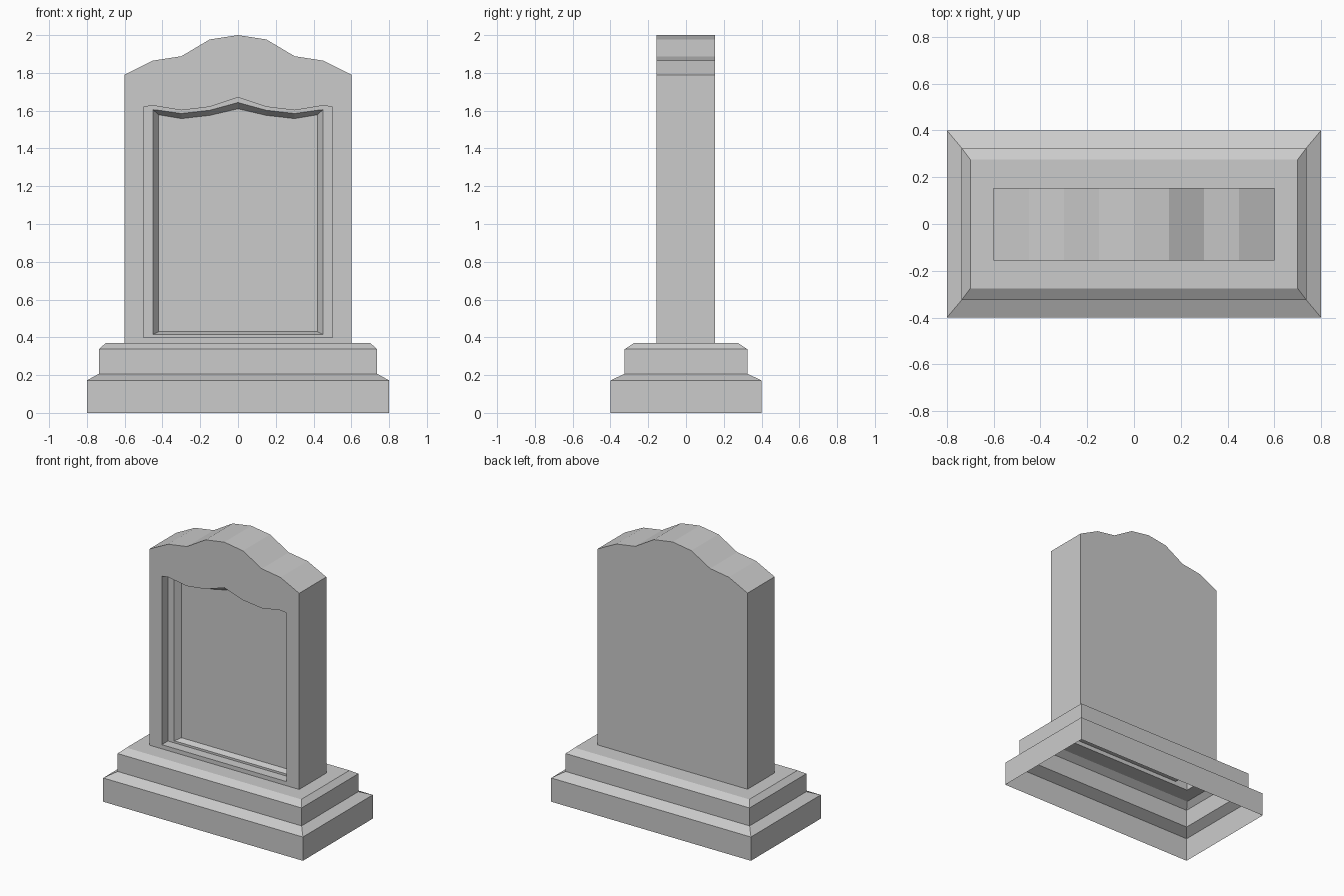
import bpy, bmesh

if "Cube" in bpy.data.objects:
    bpy.data.objects.remove(bpy.data.objects["Cube"])

def loft(name, rings, cap_start=False, cap_end=False, skip=()):
    """Bridge equal-length closed rings; skip holds (ring, segment) quads left open."""
    bm = bmesh.new()
    loops = [[bm.verts.new(p) for p in ring] for ring in rings]
    n = len(loops[0])
    for r, (a, b) in enumerate(zip(loops, loops[1:])):
        for i in range(n):
            if (r, i) not in skip:
                j = (i + 1) % n
                bm.faces.new((a[i], a[j], b[j], b[i]))
    if cap_start:
        bm.faces.new(loops[0])
    if cap_end:
        bm.faces.new(loops[-1])
    bmesh.ops.recalc_face_normals(bm, faces=bm.faces)
    mesh = bpy.data.meshes.new(name)
    bm.to_mesh(mesh)
    bm.free()
    obj = bpy.data.objects.new(name, mesh)
    bpy.context.collection.objects.link(obj)
    return obj

def rect(hx, y0, y1, z):
    return [(-hx, y0, z), (hx, y0, z), (hx, y1, z), (-hx, y1, z)]

def arch(half, bottom, y):
    """Mirrored wavy-topped outline; half lists (x, z) from the right edge to the centre."""
    top = half + [(-x, z) for x, z in reversed(half[:-1])]
    hx = half[0][0]
    return [(x, y, z) for x, z in top + [(-hx, bottom), (hx, bottom)]]

FRONT, BACK = -0.157, 0.153

# Two-step chamfered plinth, open underneath
loft("stepped_base", [
    rect(0.80, -0.40, 0.40, 0.0),
    rect(0.80, -0.40, 0.40, 0.172),
    rect(0.737, -0.325, 0.325, 0.207),
    rect(0.737, -0.325, 0.325, 0.337),
    rect(0.70, -0.275, 0.275, 0.37),
    rect(0.60, FRONT, BACK, 0.37),
])

# Upright slab with serpentine top and a recessed, framed front panel
outline = [(0.6, 1.79), (0.45, 1.865), (0.3, 1.888), (0.15, 1.977), (0, 2.0)]
opening = [(0.5, 1.62), (0.45, 1.627), (0.3, 1.602), (0.15, 1.62), (0, 1.67)]
lip = [(0.45, 1.605), (0.42, 1.602), (0.3, 1.585), (0.15, 1.602), (0, 1.643)]
panel = [(0.42, 1.578), (0.40, 1.575), (0.3, 1.558), (0.15, 1.575), (0, 1.61)]
loft("headstone_slab", [
    arch(outline, 0.37, BACK),
    arch(outline, 0.37, FRONT),
    arch(opening, 0.40, FRONT),
    arch(opening, 0.40, FRONT + 0.07),
    arch(lip, 0.415, FRONT + 0.07),
    arch(panel, 0.43, FRONT + 0.11),
], cap_start=True, cap_end=True, skip={(0, 9)})
